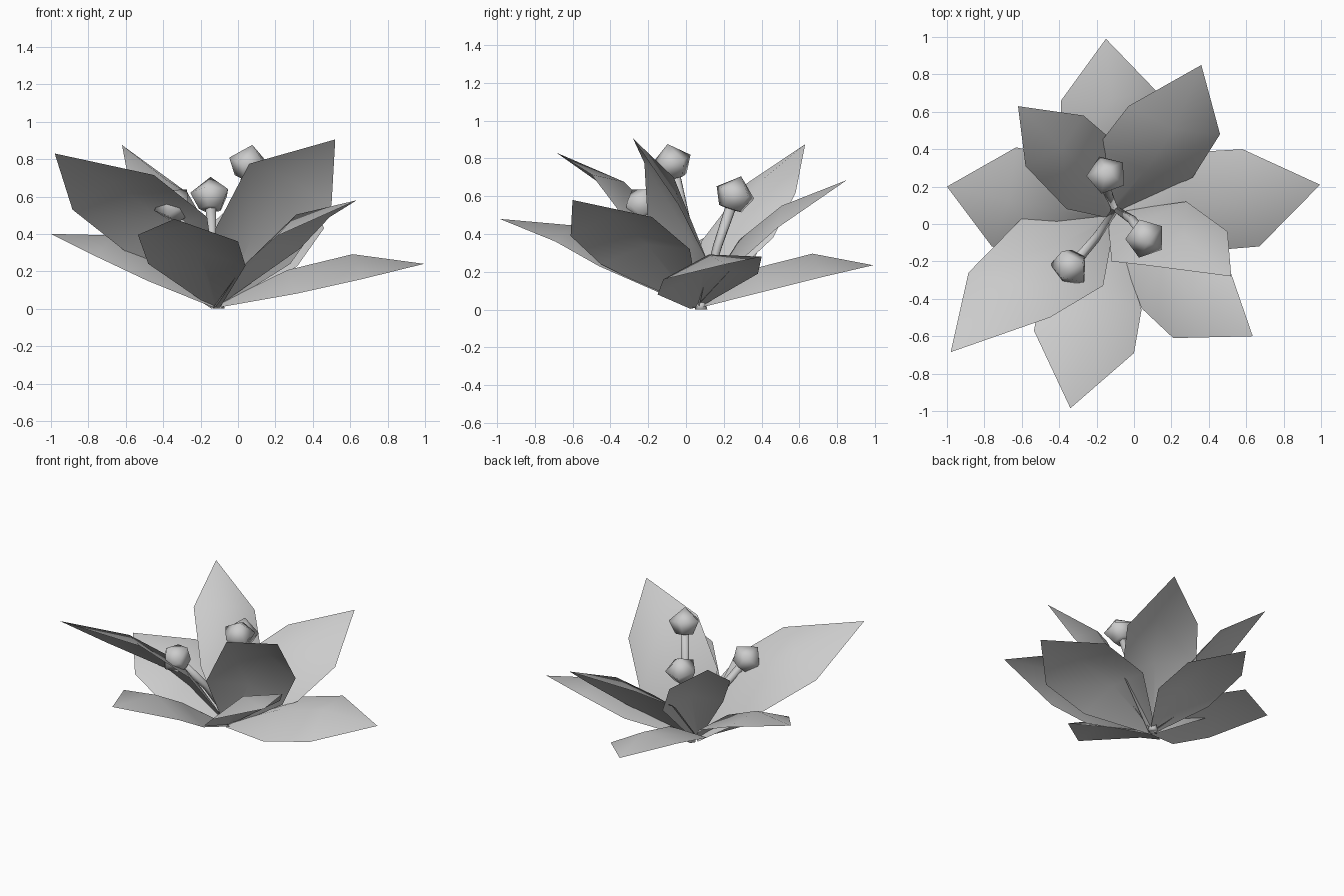
import bpy, bmesh, math
from mathutils import Vector

cube = bpy.data.objects.get("Cube")
if cube:
    bpy.data.objects.remove(cube, do_unlink=True)

# One flat grey for the whole plant
grey = bpy.data.materials.new("plain grey")
grey.use_nodes = True
colour = (0.6, 0.6, 0.6, 1)
grey.diffuse_color = colour
grey.node_tree.nodes["Principled BSDF"].inputs["Base Color"].default_value = colour

BASE = Vector((-0.12, 0.05, 0.01))
ROOT = Vector((-0.1, 0.08, 0.02))
BULGE = 0.075


def finish(bm, name):
    """Turn a bmesh into a smooth-shaded object."""
    for face in bm.faces:
        face.smooth = True
    mesh = bpy.data.meshes.new(name)
    bm.to_mesh(mesh)
    bm.free()
    mesh.materials.append(grey)
    obj = bpy.data.objects.new(name, mesh)
    bpy.context.scene.collection.objects.link(obj)


def petal(name, tip, *corners):
    """Pointed leaf with a raised middle: tip, shoulder pair, lower pair."""
    tip = Vector(tip)
    left, right, low_left, low_right = [Vector(c) for c in corners]
    normal = (left - right).cross(tip - BASE).normalized()
    if normal.z < 0:
        normal.negate()
    spread = (low_left - low_right) * 0.05
    pairs = ((BASE + spread, BASE - spread, 0), (low_left, low_right, BULGE), (left, right, BULGE))
    bm = bmesh.new()
    rows = []
    for a, b, rise in pairs:
        rows.append([bm.verts.new(p) for p in (a, (a + b) / 2 + normal * rise, b)])
    for a, b in zip(rows, rows[1:]):
        for i in range(2):
            bm.faces.new((a[i], a[i + 1], b[i + 1], b[i]))
    end = bm.verts.new(tip)
    for i in range(2):
        bm.faces.new((rows[-1][i], rows[-1][i + 1], end))
    bm.normal_update()
    if sum(f.normal.dot(normal) for f in bm.faces) < 0:
        bmesh.ops.reverse_faces(bm, faces=bm.faces[:])
    finish(bm, name)


def tube(name, path, radii, sides=5):
    """Closed round form swept along a short path."""
    path = [Vector(p) for p in path]
    bm = bmesh.new()
    rings = []
    for i, (p, r) in enumerate(zip(path, radii)):
        direction = path[min(i + 1, len(path) - 1)] - path[max(i - 1, 0)]
        turn = direction.to_track_quat("Z", "Y")
        ring = []
        for k in range(sides):
            angle = math.tau * k / sides
            ring.append(bm.verts.new(p + turn @ Vector((r * math.cos(angle), r * math.sin(angle), 0))))
        rings.append(ring)
    for a, b in zip(rings, rings[1:]):
        for k in range(sides):
            n = (k + 1) % sides
            bm.faces.new((a[k], a[n], b[n], b[k]))
    bm.faces.new(rings[0])
    bm.faces.new(rings[-1])
    bmesh.ops.remove_doubles(bm, verts=bm.verts[:], dist=0.0005)
    bmesh.ops.recalc_face_normals(bm, faces=bm.faces[:])
    finish(bm, name)


# Petals: tip, two shoulder corners, two lower corners
petals = {
    "left_petal": ((0.995, 0.21, 0.24), (0.58, 0.40, 0.28), (0.67, -0.12, 0.16),
                   (0.24, 0.38, 0.19), (0.31, -0.15, 0.08)),
    "back_left_petal": ((0.36, 0.85, 0.685), (-0.03, 0.63, 0.555), (0.46, 0.48, 0.43),
                        (-0.20, 0.41, 0.40), (0.315, 0.25, 0.225)),
    "back_petal": ((-0.15, 0.99, 0.235), (-0.39, 0.66, 0.28), (0.12, 0.71, 0.17),
                   (-0.39, 0.31, 0.19), (0.13, 0.41, 0.095)),
    "back_right_petal": ((-0.62, 0.63, 0.875), (-0.58, 0.31, 0.66), (-0.27, 0.58, 0.62),
                         (-0.36, 0.08, 0.36), (-0.13, 0.46, 0.38)),
    "right_petal": ((-1.0, 0.20, 0.40), (-0.76, -0.12, 0.28), (-0.63, 0.41, 0.37),
                    (-0.485, -0.17, 0.15), (-0.35, 0.35, 0.25)),
    "front_right_petal": ((-0.98, -0.685, 0.83), (-0.45, -0.50, 0.715), (-0.885, -0.26, 0.53),
                          (-0.165, -0.33, 0.49), (-0.60, 0.03, 0.305)),
    "front_petal": ((-0.34, -0.985, 0.48), (0, -0.69, 0.36), (-0.535, -0.57, 0.395),
                    (0.04, -0.46, 0.23), (-0.48, -0.30, 0.24)),
    "front_left_petal": ((0.635, -0.60, 0.58), (0.49, -0.18, 0.49), (0.21, -0.61, 0.39),
                         (0.33, 0.02, 0.32), (0.04, -0.45, 0.24)),
    "steep_petal": ((0.52, -0.28, 0.905), (0.50, -0.04, 0.555), (0.06, -0.22, 0.775),
                    (0.28, 0.12, 0.24), (-0.12, -0.20, 0.43)),
}
for name, corners in petals.items():
    petal(name, *corners)

# Stems with five-sided buds: bend point, bud centre
buds = {
    "back": ((-0.14, 0.17, 0.34), (-0.145, 0.26, 0.61)),
    "left": ((-0.01, 0.02, 0.38), (0.06, -0.075, 0.78)),
    "right": ((-0.21, -0.08, 0.33), (-0.345, -0.235, 0.56)),
}
for side, (bend, centre) in buds.items():
    bend, centre = Vector(bend), Vector(centre)
    up = (centre - bend).normalized()
    tube(side + "_stem", (ROOT, bend, centre - up * 0.06), (0.018, 0.026, 0.03))
    heights = (-0.085, -0.08, 0.01, 0.1)
    tube(side + "_bud", [centre + up * h for h in heights], (0, 0.065, 0.11, 0))

# Small hub where everything meets
tube("hub", (ROOT - Vector((0, 0, 0.02)), ROOT + Vector((0, 0, 0.02))), (0.035, 0.025))
